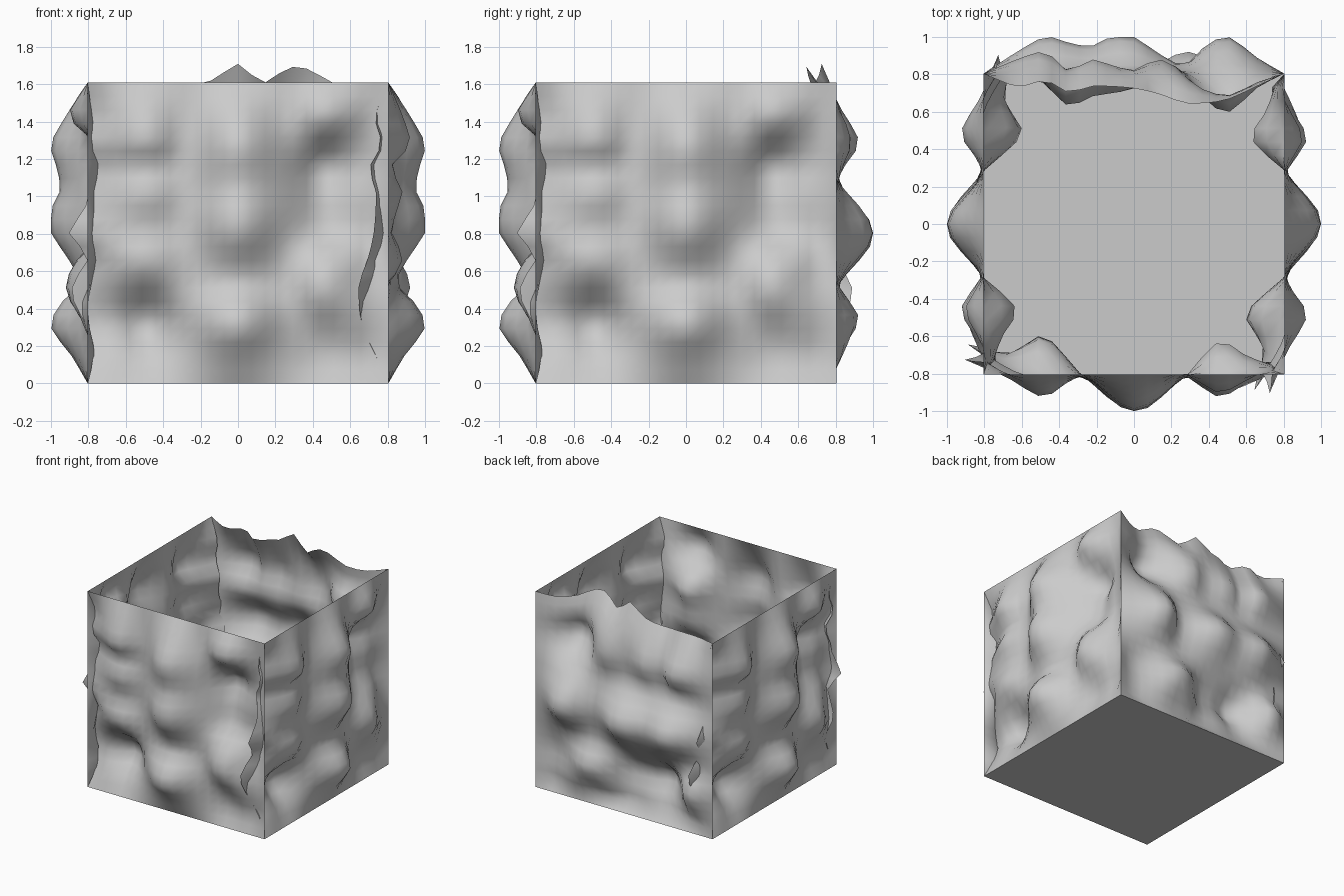
import bpy, bmesh
from mathutils import Vector

if "Cube" in bpy.data.objects:
    bpy.data.objects.remove(bpy.data.objects["Cube"])

H = 0.804          # half size of the box
N = 22             # cells along a wall

# Bulge of a wall: sample rows (height), sample columns (across)
ROWS = [-.8, -.65, -.5, -.38, -.27, -.13, 0, .12, .23, .35, .47, .62, .8]
COLS = [-.8, -.65, -.48, -.27, 0, .27, .45, .62, .72, .8]
EDGE = [-.07, -.14, -.16, -.16, -.11, -.08, -.07, -.07, -.10, -.04, -.07]
C1 = [-.05, -.12, -.09, -.04, .02, 0, .0, .01, -.02, .03, .02]
C2 = [-.08, -.21, -.14, .0, .08, .02, .05, .08, .02, .12, .08]
C4 = [.09, .20, .15, .05, .11, .20, .20, .15, .17, .20, .12]
C6 = [-.05, .0, .09, .12, .05, -.08, -.11, -.13, -.18, -.06, .10]
C7 = [-.03, .02, .05, .03, .01, -.06, -.06, -.06, -.09, -.05, .02]
C8 = [-.04, -.01, .0, -.02, -.05, -.07, -.06, -.05, -.06, -.05, -.03]
# Sideways wander of the loose edge
WANDER = [.03, .0, -.07, -.08, .0, -.10, -.02, .01, .03, .0, .02]


def ease(xs, ys, x):
    """Smooth curve through samples."""
    x = min(max(x, xs[0]), xs[-1])
    i = max(k for k in range(len(xs) - 1) if xs[k] <= x)
    n = len(xs)

    def slope(k):
        a, b = max(k - 1, 0), min(k + 1, n - 1)
        return (ys[b] - ys[a]) / (xs[b] - xs[a])
    d = xs[i + 1] - xs[i]
    t = (x - xs[i]) / d
    return ((2*t**3 - 3*t**2 + 1) * ys[i] + (t**3 - 2*t*t + t) * d * slope(i)
            + (3*t*t - 2*t**3) * ys[i + 1] + (t**3 - t*t) * d * slope(i + 1))


def column(vals, v):
    return ease(ROWS, [0] + vals + [0], v)


def wall(name, right, up, out):
    right, up, out = Vector(right), Vector(up), Vector(out)
    bm = bmesh.new()
    grid = []
    for j in range(N + 1):
        v = -.8 + 1.6 * j / N
        node = .015 * (1 - (v / .8)**2)
        samples = [column(EDGE, v), column(C1, v), column(C2, v), node, column(C4, v),
                   node, column(C6, v), column(C7, v), column(C8, v), 0]
        side = column(WANDER, v)
        row = []
        for i in range(N + 1):
            u = -.8 + 1.6 * i / N
            h = min(ease(COLS, samples, u), .2)
            fade = max(0, (-.5 - u) / .3)
            p = (right * (u * H / .8 + side * fade) + up * (v * H / .8)
                 + out * (H + h * .98) + Vector((0, 0, H)))
            row.append(bm.verts.new(p))
        grid.append(row)
    for j in range(N):
        for i in range(N):
            bm.faces.new((grid[j][i], grid[j][i+1], grid[j+1][i+1], grid[j+1][i])).smooth = True
    me = bpy.data.meshes.new(name)
    bm.to_mesh(me)
    bm.free()
    bpy.context.collection.objects.link(bpy.data.objects.new(name, me))


# Same wall turned around the box; the back one lies on its side
wall("front_wall", (1, 0, 0), (0, 0, 1), (0, -1, 0))
wall("right_wall", (0, 1, 0), (0, 0, 1), (1, 0, 0))
wall("left_wall", (0, -1, 0), (0, 0, 1), (-1, 0, 0))
wall("back_wall", (0, 0, -1), (-1, 0, 0), (0, 1, 0))

# Flat floor
bpy.ops.mesh.primitive_plane_add(size=2 * H, location=(0, 0, 0))
bpy.context.object.name = "floor"
